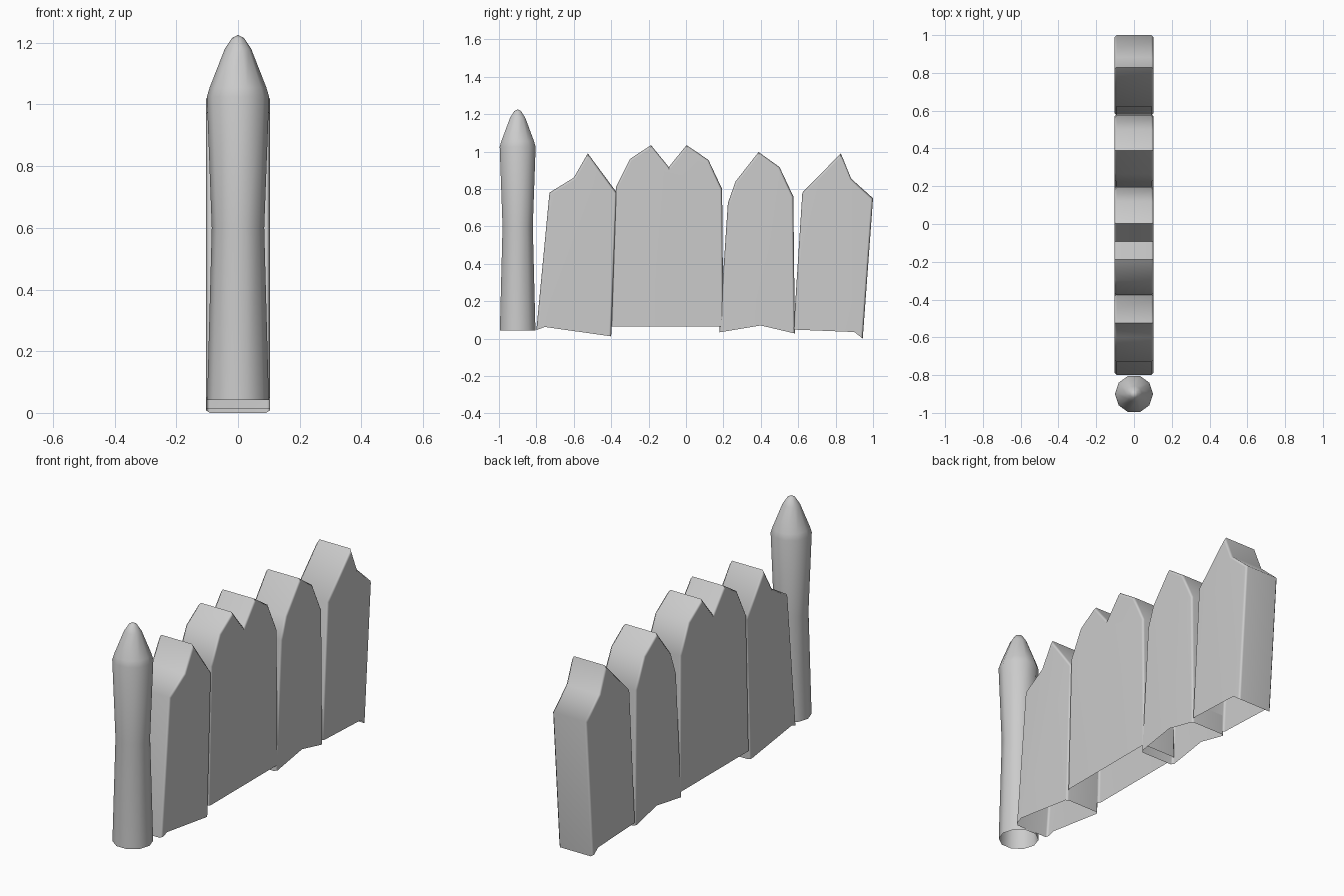
import bpy, bmesh, math

if "Cube" in bpy.data.objects:
    bpy.data.objects.remove(bpy.data.objects["Cube"])

HALF = 0.104   # half thickness of the wall slabs
BEVEL = 0.012


def finish(name, bm, angle):
    mesh = bpy.data.meshes.new(name)
    bm.to_mesh(mesh)
    bm.free()
    obj = bpy.data.objects.new(name, mesh)
    bpy.context.collection.objects.link(obj)
    bpy.ops.object.select_all(action='DESELECT')
    obj.select_set(True)
    bpy.context.view_layer.objects.active = obj
    bpy.ops.object.shade_smooth_by_angle(angle=math.radians(angle))
    return obj


def slab(name, top, bottom):
    """Extrude a (y, z) outline along x; the underside stays open.
    top runs left to right, bottom runs right to left."""
    outline = top + bottom
    n = len(outline)
    bm = bmesh.new()
    front = [bm.verts.new((HALF, y, z)) for y, z in outline]
    back = [bm.verts.new((-HALF, y, z)) for y, z in outline]
    bm.faces.new(front)
    bm.faces.new(back)
    # Rim faces: left side, top and right side only
    rim = [n - 1] + list(range(len(top)))
    soft = []
    for i in rim:
        j = (i + 1) % n
        bm.faces.new((front[i], front[j], back[j], back[i]))
        soft += [bm.edges.get((front[i], front[j])),
                 bm.edges.get((back[i], back[j]))]
    bmesh.ops.recalc_face_normals(bm, faces=bm.faces)
    bmesh.ops.bevel(bm, geom=soft, offset=BEVEL, segments=1,
                    profile=0.5, affect='EDGES')
    obj = finish(name, bm, 50)
    weighted = obj.modifiers.new("even_shading", 'WEIGHTED_NORMAL')
    weighted.keep_sharp = True


# Wall slabs from the post outward
slab("wall_slab_inner",
     [(-0.73, 0.78), (-0.60, 0.86), (-0.525, 0.99), (-0.37, 0.78)],
     [(-0.40, 0.012), (-0.755, 0.062), (-0.80, 0.045)])
slab("wall_slab_double",
     [(-0.375, 0.81), (-0.30, 0.96), (-0.187, 1.034), (-0.092, 0.917),
      (0.003, 1.034), (0.12, 0.955), (0.193, 0.80)],
     [(0.20, 0.065), (-0.398, 0.065)])
slab("wall_slab_pointed",
     [(0.224, 0.725), (0.265, 0.84), (0.388, 0.997), (0.50, 0.917), (0.574, 0.76)],
     [(0.582, 0.027), (0.40, 0.07), (0.178, 0.033)])
slab("wall_slab_outer",
     [(0.622, 0.78), (0.828, 0.99), (0.883, 0.855), (1.0, 0.75)],
     [(0.945, 0.0), (0.90, 0.035), (0.575, 0.048)])

# Waisted end post with a rounded point, open underneath
SIDES = 10
bm = bmesh.new()
rings = []
for r, z in [(0.1, 0.042), (0.085, 0.6), (0.101, 1.025), (0.092, 1.055),
             (0.043, 1.18), (0.02, 1.215)]:
    rings.append([bm.verts.new((r * math.cos(math.tau * k / SIDES),
                                -0.9 + r * math.sin(math.tau * k / SIDES), z))
                  for k in range(SIDES)])
tip = bm.verts.new((0, -0.9, 1.226))
for k in range(SIDES):
    m = (k + 1) % SIDES
    for low, high in zip(rings, rings[1:]):
        bm.faces.new((low[k], low[m], high[m], high[k]))
    bm.faces.new((rings[-1][k], rings[-1][m], tip))
finish("end_post", bm, 60)
